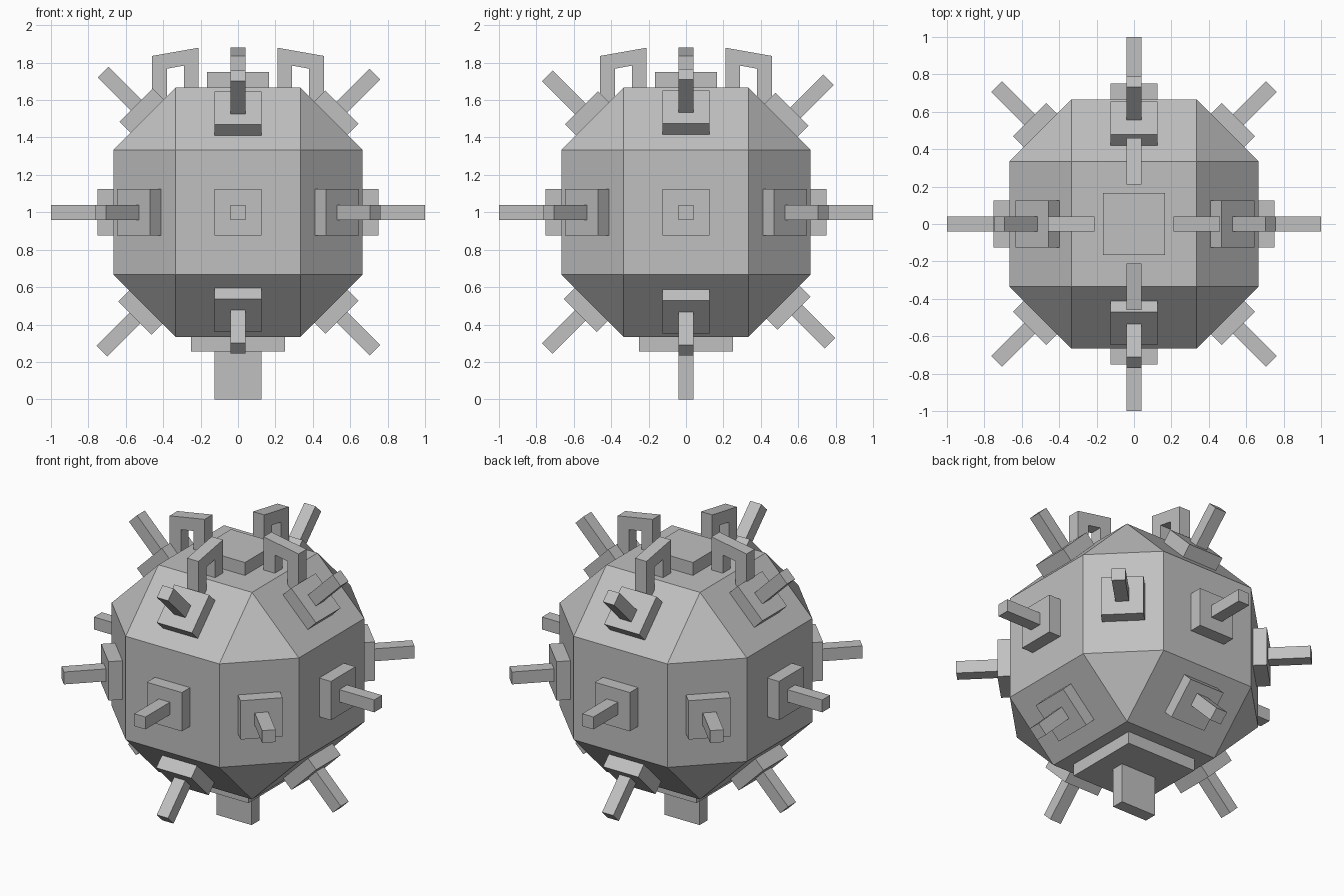
import bpy
import bmesh
import math
from itertools import product
from mathutils import Matrix, Vector

cube = bpy.data.objects.get("Cube")
if cube:
    bpy.data.objects.remove(cube, do_unlink=True)

grey = bpy.data.materials.new("matte_grey")
grey.use_nodes = True
grey.diffuse_color = (0.53, 0.53, 0.53, 1)
grey.node_tree.nodes["Principled BSDF"].inputs["Base Color"].default_value = (0.53, 0.53, 0.53, 1)

CENTRE = Vector((0, 0, 1))
X, Y, Z = Vector((1, 0, 0)), Vector((0, 1, 0)), Vector((0, 0, 1))


def finish(name, bm):
    bmesh.ops.recalc_face_normals(bm, faces=bm.faces)
    mesh = bpy.data.meshes.new(name)
    bm.to_mesh(mesh)
    bm.free()
    mesh.materials.append(grey)
    obj = bpy.data.objects.new(name, mesh)
    bpy.context.collection.objects.link(obj)
    return obj


def box(name, half_x, half_y, low, high, matrix=Matrix()):
    bm = bmesh.new()
    bmesh.ops.create_cube(bm, size=1)
    for v in bm.verts:
        v.co = (v.co.x * 2 * half_x, v.co.y * 2 * half_y, low + (v.co.z + 0.5) * (high - low))
    bm.transform(matrix)
    return finish(name, bm)


def spike(name, a, b, degrees, plate_shift=0, rod_shift=0):
    """Square plate and rod standing out from the body in the plane of a and b."""
    t = math.radians(degrees)
    out = a * math.cos(t) + b * math.sin(t)
    along = b * math.cos(t) - a * math.sin(t)
    face = 0.707 if degrees % 90 else 0.667
    frame = Matrix((along, out.cross(along), out)).transposed().to_4x4()
    frame.translation = CENTRE
    slide = lambda d: frame @ Matrix.Translation((d, 0, 0))
    box(name + "_plate", 0.125, 0.125, face - 0.04, face + 0.083, slide(plate_shift))
    box(name + "_rod", 0.04, 0.04, face - 0.04, face + 0.332, slide(rod_shift))


# Faceted body: squares on the axes, chamfered edges, triangular corners
bm = bmesh.new()
for axis in range(3):
    for signs in product((-1, 1), repeat=3):
        co = Vector([s / 3 for s in signs])
        co[axis] *= 2
        bm.verts.new(co + CENTRE)
bmesh.ops.convex_hull(bm, input=bm.verts)
bmesh.ops.dissolve_limit(bm, angle_limit=0.02, verts=bm.verts, edges=bm.edges)
finish("body", bm)

# Spikes around the waist, then above and below it
for i in range(8):
    spike(f"waist_spike_{i + 1}", X, Y, i * 45)
for angle, shift in ((45, 0.005), (135, -0.02), (225, 0.01), (315, -0.003)):
    spike(f"side_spike_{angle}", X, Z, angle, shift, shift)
for angle, plate, rod in ((45, -0.011, -0.037), (135, 0, 0.008), (225, -0.01, -0.01), (315, 0.026, 0.049)):
    spike(f"front_back_spike_{angle}", Y, Z, angle, plate, rod)

# Top cap, base plate and mooring lug
box("top_cap", 0.165, 0.165, 1.64, 1.75)
box("base_plate", 0.25, 0.25, 0.255, 0.36)
box("mooring_lug", 0.125, 0.04, 0, 0.28)

# Four lifting handles around the top cap
profile = ((0.21, 1.64), (0.21, 1.88), (0.46, 1.836), (0.46, 1.5),
           (0.38, 1.5), (0.38, 1.768), (0.29, 1.784), (0.29, 1.64))
for i in range(4):
    bm = bmesh.new()
    face = bm.faces.new([bm.verts.new((x, -0.04, z)) for x, z in profile])
    extruded = bmesh.ops.extrude_face_region(bm, geom=[face])["geom"]
    for v in extruded:
        if isinstance(v, bmesh.types.BMVert):
            v.co.y = 0.04
    bm.transform(Matrix.Rotation(math.radians(90 * i), 4, "Z"))
    finish(f"lifting_handle_{i + 1}", bm)
